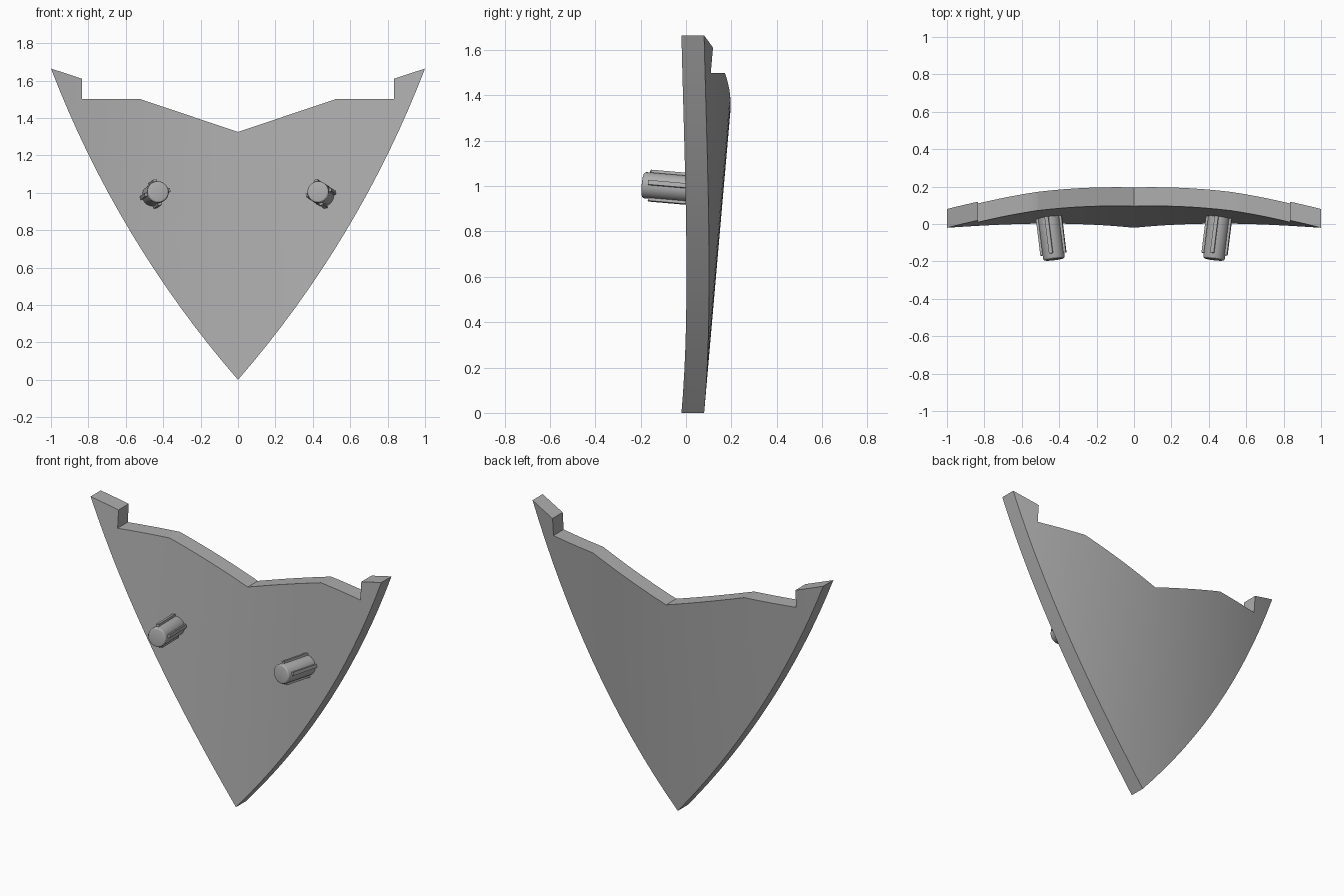
import bpy, bmesh, math
from mathutils import Vector, Matrix

cube = bpy.data.objects.get("Cube")
if cube:
    bpy.data.objects.remove(cube)

grey = bpy.data.materials.new("light_grey")
grey.use_nodes = True
COLOUR = (0.42, 0.42, 0.42, 1)
grey.diffuse_color = COLOUR
grey.node_tree.nodes["Principled BSDF"].inputs["Base Color"].default_value = COLOUR

THICK = 0.1


def front_y(x, z):
    """Depth of the panel's front face: leans back and curves round."""
    return -0.02 + 0.087 * z - 0.145 * x * x


def finish(name, bm):
    bmesh.ops.recalc_face_normals(bm, faces=bm.faces)
    mesh = bpy.data.meshes.new(name)
    bm.to_mesh(mesh)
    bm.free()
    mesh.materials.append(grey)
    obj = bpy.data.objects.new(name, mesh)
    bpy.context.collection.objects.link(obj)
    bpy.ops.object.select_all(action='DESELECT')
    obj.select_set(True)
    bpy.context.view_layer.objects.active = obj
    bpy.ops.object.shade_smooth_by_angle(angle=math.radians(25))
    return obj


# Curved panel: outline of arc sides and notched top, sliced, bent and thickened
def build_panel():
    h0, h1, steps = math.radians(49), math.radians(69), 16
    radius = 1 / (math.sin(h1) - math.sin(h0))
    side = []
    for i in range(steps + 1):
        h = h0 + (h1 - h0) * i / steps
        side.append((radius * (math.sin(h) - math.sin(h0)),
                     radius * (math.cos(h0) - math.cos(h))))
    top = [(0.835, 1.61), (0.835, 1.5), (0.52, 1.5)]
    right = side + top
    left = [(-x, z) for x, z in reversed(right[1:])]
    outline = right + [(0, 1.325)] + left

    bm = bmesh.new()
    bm.faces.new([bm.verts.new((x, 0, z)) for x, z in outline])
    for x, _ in side[:-1]:
        for sx in {x, -x}:
            bmesh.ops.bisect_plane(bm, geom=bm.verts[:] + bm.edges[:] + bm.faces[:],
                                   dist=1e-5, plane_co=(sx, 0, 0), plane_no=(1, 0, 0))
    ext = bmesh.ops.extrude_face_region(bm, geom=bm.faces[:], use_keep_orig=True)
    for v in ext["geom"]:
        if isinstance(v, bmesh.types.BMVert):
            v.co.y += THICK
    for v in bm.verts:
        v.co.y += front_y(v.co.x, v.co.z)
    return finish("curved_panel", bm)


# Peg: round pin with a rounded tip and four grip ribs, square to the panel
def build_peg(name, side):
    tip = Vector((side * 0.427, -0.19, 1.005))
    axis = Vector((-0.29 * tip.x, -1, 0.087)).normalized()
    length, r = 0.25, 0.058
    bm = bmesh.new()
    bmesh.ops.create_cone(bm, cap_ends=True, segments=32, radius1=r, radius2=r,
                          depth=length, matrix=Matrix.Translation((0, 0, -length / 2)))
    rim = [e for e in bm.edges if all(v.co.z > -1e-4 for v in e.verts)]
    bmesh.ops.bevel(bm, geom=rim, offset=0.012, segments=3, profile=0.5, affect='EDGES')
    rib_len = length - 0.03
    for k in range(4):
        turn = Matrix.Rotation(math.radians(12 + 90 * k), 4, 'Z')
        place = Matrix.Translation((r, 0, -0.03 - rib_len / 2))
        size = Matrix.Diagonal((0.024, 0.02, rib_len, 1))
        bmesh.ops.create_cube(bm, size=1, matrix=turn @ place @ size)
    across = Vector((1, 0, 0))
    across = (across - axis * across.dot(axis)).normalized()
    up = axis.cross(across)
    frame = Matrix((across, up, axis)).transposed().to_4x4()
    bmesh.ops.transform(bm, matrix=Matrix.Translation(tip) @ frame, verts=bm.verts)
    return finish(name, bm)


build_panel()
build_peg("left_peg", 1)
build_peg("right_peg", -1)
